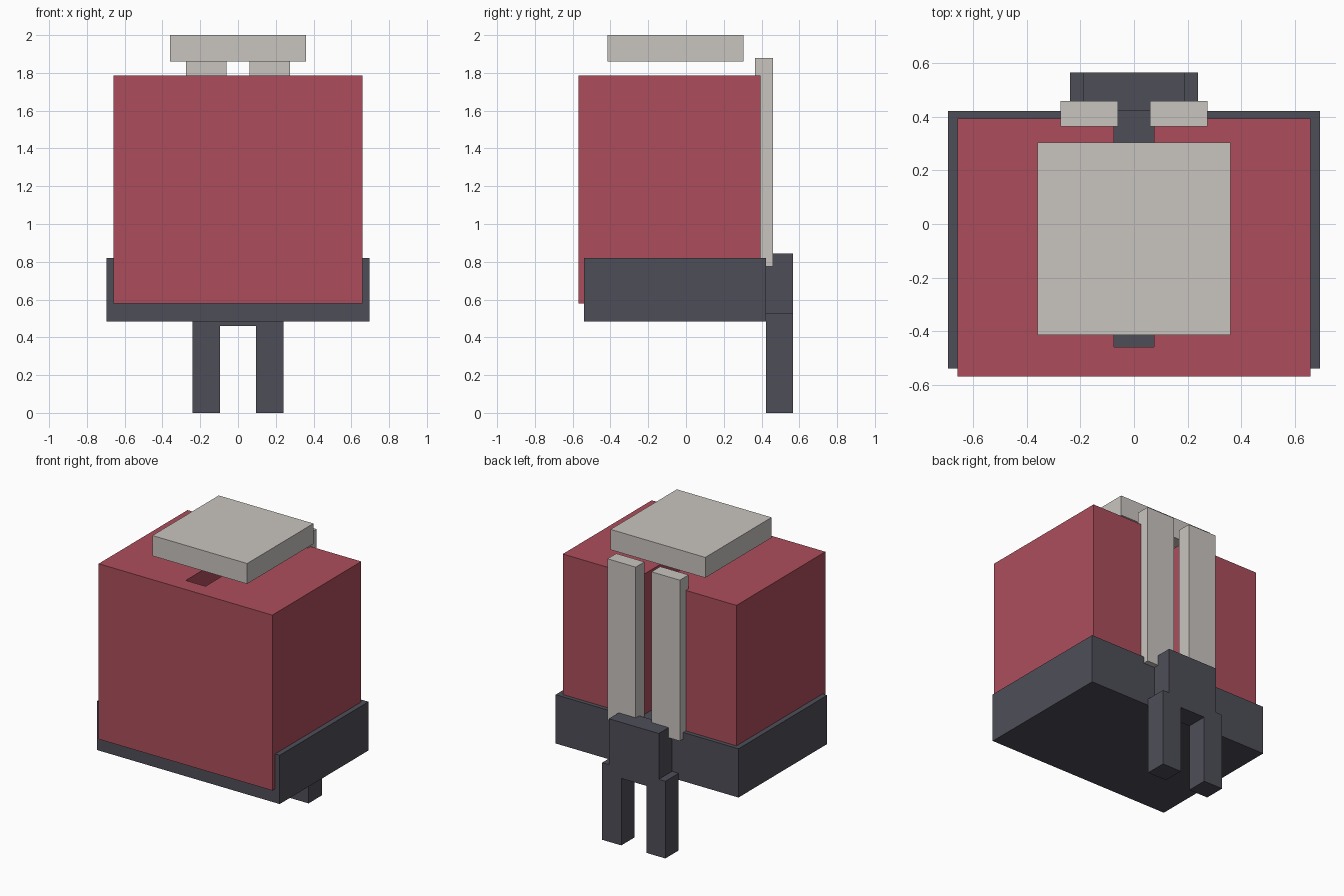
import bpy
import bmesh

cube = bpy.data.objects.get("Cube")
if cube:
    bpy.data.objects.remove(cube, do_unlink=True)


def material(name, rgb):
    mat = bpy.data.materials.new(name)
    mat.use_nodes = True
    color = (*rgb, 1.0)
    mat.diffuse_color = color
    bsdf = next(n for n in mat.node_tree.nodes if n.type == "BSDF_PRINCIPLED")
    bsdf.inputs["Base Color"].default_value = color
    return mat


red = material("dusty red", (0.413, 0.076, 0.105))
grey = material("warm light grey", (0.584, 0.558, 0.527))
charcoal = material("charcoal", (0.076, 0.076, 0.098))


def prism(name, outline, axis, low, high, mat):
    """Extrude a closed outline along z (outline in x, y) or y (outline in x, z)."""
    bm = bmesh.new()
    if axis == "z":
        points = [(a, b, low) for a, b in outline]
        offset = (0, 0, high - low)
    else:
        points = [(a, low, b) for a, b in outline]
        offset = (0, high - low, 0)
    face = bm.faces.new([bm.verts.new(p) for p in points])
    extruded = bmesh.ops.extrude_face_region(bm, geom=[face], use_keep_orig=True)
    moved = [v for v in extruded["geom"] if isinstance(v, bmesh.types.BMVert)]
    bmesh.ops.translate(bm, verts=moved, vec=offset)
    bmesh.ops.recalc_face_normals(bm, faces=bm.faces)
    mesh = bpy.data.meshes.new(name)
    bm.to_mesh(mesh)
    bm.free()
    mesh.materials.append(mat)
    obj = bpy.data.objects.new(name, mesh)
    bpy.context.collection.objects.link(obj)
    return obj


def box(name, xs, ys, zs, mat):
    outline = [(xs[0], ys[0]), (xs[1], ys[0]), (xs[1], ys[1]), (xs[0], ys[1])]
    return prism(name, outline, "z", *zs, mat)


def mirrored(half):
    """Complete a right-hand outline with its mirror image across x = 0."""
    return half + [(-x, v) for x, v in reversed(half)]


# Main body, with a deep slot open at the back and top
body_half = [(0.075, -0.46), (0.075, 0.395), (0.66, 0.395), (0.66, -0.57)]
prism("body", mirrored(body_half), "z", 0.58, 1.785, red)

# Base around the foot of the body
box("base", (-0.695, 0.695), (-0.54, 0.423), (0.485, 0.82), charcoal)

# Forked bracket behind the base: stepped shoulders and two legs
fork_half = [(0.095, 0.46), (0.095, 0), (0.24, 0), (0.24, 0.53),
             (0.19, 0.53), (0.19, 0.845)]
prism("rear_fork", mirrored(fork_half), "y", 0.423, 0.567, charcoal)

# Upright strips on the back
for side, sign in (("left", 1), ("right", -1)):
    xs = sorted((sign * 0.06, sign * 0.275))
    box(side + "_back_strip", xs, (0.365, 0.46), (0.775, 1.88), grey)

# Raised square cap
box("cap", (-0.36, 0.36), (-0.415, 0.305), (1.86, 2.0), grey)
